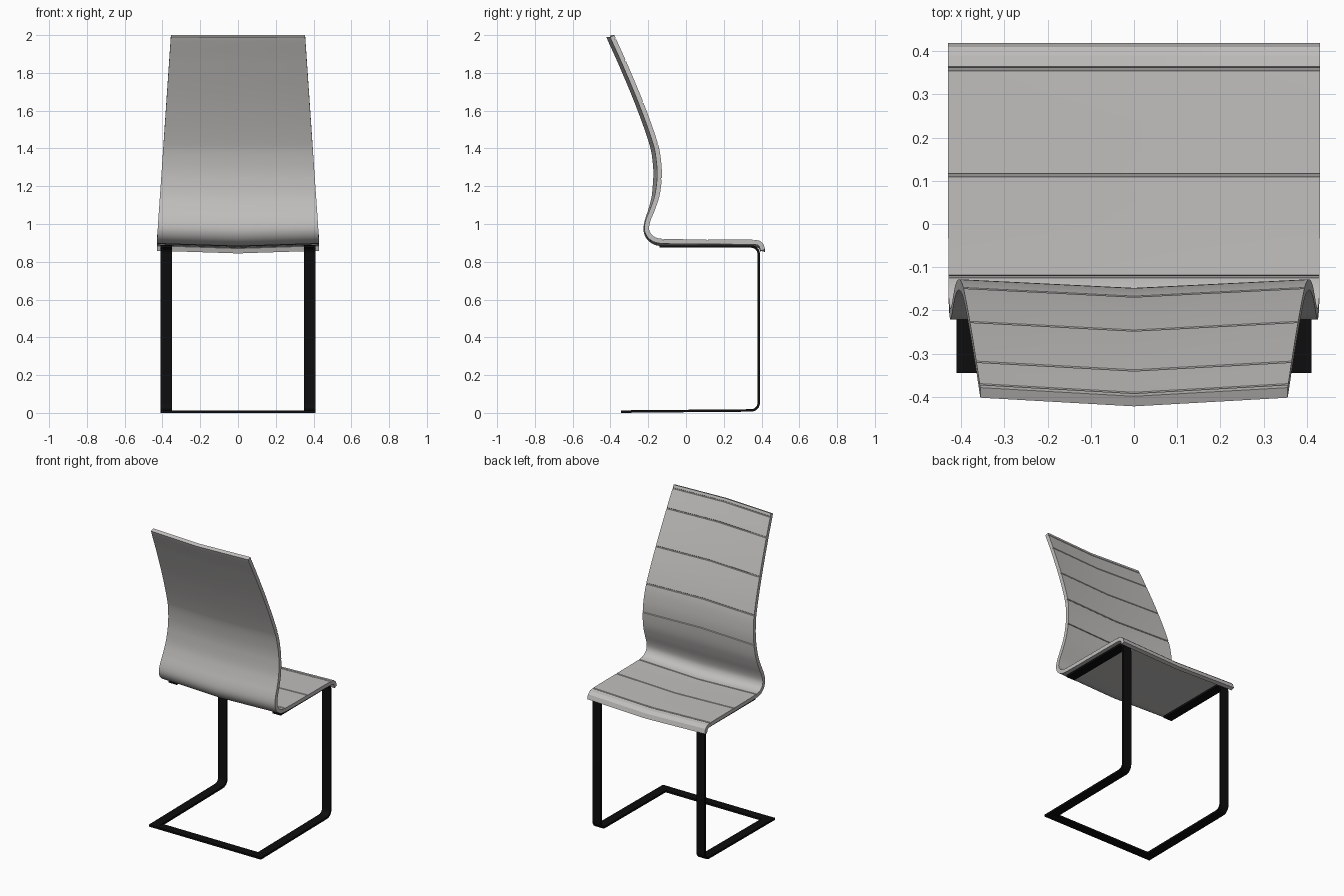
import bpy, bmesh, math
from mathutils import Vector

if "Cube" in bpy.data.objects:
    bpy.data.objects.remove(bpy.data.objects["Cube"])


def material(name, rgb):
    m = bpy.data.materials.new(name)
    m.use_nodes = True
    m.diffuse_color = (*rgb, 1)
    m.node_tree.nodes["Principled BSDF"].inputs["Base Color"].default_value = (*rgb, 1)
    return m


grey = material("warm grey", (0.53, 0.52, 0.51))
black = material("black metal", (0.004, 0.004, 0.004))


def finish(bm, name, mat):
    bmesh.ops.recalc_face_normals(bm, faces=bm.faces)
    mesh = bpy.data.meshes.new(name)
    bm.to_mesh(mesh)
    bm.free()
    mesh.materials.append(mat)
    ob = bpy.data.objects.new(name, mesh)
    bpy.context.collection.objects.link(ob)
    bpy.ops.object.select_all(action='DESELECT')
    ob.select_set(True)
    bpy.context.view_layer.objects.active = ob
    bpy.ops.object.shade_smooth_by_angle(angle=math.radians(30))
    return ob


def ribbon(name, stations, thickness, columns, mat):
    """Sweep a thick strip along (point, groove depth) stations in the y-z plane."""
    bm = bmesh.new()
    rings = []
    last = len(stations) - 1
    for i, (p, depth) in enumerate(stations):
        t = (stations[min(i + 1, last)][0] - stations[max(i - 1, 0)][0]).normalized()
        n = Vector((t.y, -t.x))
        cols = columns(p)
        ring = []
        for side, row in ((thickness / 2 - depth, cols), (-thickness / 2, cols[::-1])):
            for x, dy, dz in row:
                q = p + n * side
                ring.append(bm.verts.new((x, q.x + dy, q.y + dz)))
        rings.append(ring)
    for a, b in zip(rings, rings[1:]):
        for j in range(len(a)):
            k = (j + 1) % len(a)
            bm.faces.new((a[j], a[k], b[k], b[j]))
    bm.faces.new(rings[0])
    bm.faces.new(rings[-1])
    return finish(bm, name, mat)


# Shell profile from front lip to top of the back; True marks an upholstery seam
profile = [
    (0.407, 0.862, False), (0.399, 0.888, False), (0.385, 0.9, False), (0.358, 0.904, True),
    (0.113, 0.906, True), (-0.122, 0.909, True), (-0.165, 0.917, False),
    (-0.195, 0.94, False), (-0.208, 0.975, False), (-0.2, 1.02, False),
    (-0.176, 1.08, False), (-0.153, 1.15, False), (-0.141, 1.24, True),
    (-0.143, 1.32, False), (-0.16, 1.42, True), (-0.238, 1.64, True),
    (-0.33, 1.86, True), (-0.382, 1.975, True), (-0.39, 1.995, False),
]


def spline(a, b, c, d, t):
    """Cardinal curve from b to c, with tangents scaled to the segment length."""
    length = (c - b).length
    m0 = (c - a).normalized() * length
    m1 = (d - b).normalized() * length
    return (b * (2 * t**3 - 3 * t**2 + 1) + m0 * (t**3 - 2 * t**2 + t)
            + c * (3 * t**2 - 2 * t**3) + m1 * (t**3 - t**2))


pts = [Vector(p[:2]) for p in profile]
stations = []
for i, p in enumerate(pts):
    prev, nxt = pts[max(i - 1, 0)], pts[min(i + 1, len(pts) - 1)]
    if profile[i][2]:
        t = (nxt - prev).normalized()
        for s, depth in ((-0.004, 0), (-0.002, 0.005), (0.002, 0.005), (0.004, 0)):
            stations.append((p + t * s, depth))
    else:
        stations.append((p, 0))
    if i < len(pts) - 1 and (nxt - p).length > 0.03:
        after = pts[min(i + 2, len(pts) - 1)]
        for k in (1, 2, 3):
            stations.append((spline(prev, p, nxt, after, k / 4), 0))


def shell_columns(p):
    # The back narrows upward, and the middle bows outward from the sitter
    half = 0.43 - 0.075 * max(0, p.y - 0.9) / 1.1
    w = min(1, max(0, (p.y - 0.91) / 0.3))
    return [(-half, 0, 0), (0, -0.02 * w, -0.014 * (1 - w)), (half, 0, 0)]


ribbon("seat_and_back_shell", stations, 0.025, shell_columns, grey)


def arc(cy, cz, r, start, end, steps=6):
    angles = [math.radians(start + (end - start) * k / steps) for k in range(steps + 1)]
    return [(cy + r * math.cos(a), cz + r * math.sin(a)) for a in angles]


# Flat steel side bars: under the seat, down the leg, back along the floor
path = ([(-0.14, 0.881)] + arc(0.345, 0.841, 0.04, 90, 0)
        + arc(0.345, 0.053, 0.04, 0, -90) + [(-0.345, 0.007)])
bar = ribbon("side_bars", [(Vector(p), 0) for p in path], 0.013,
             lambda p: [(0.35, 0, 0), (0.41, 0, 0)], black)
bar.modifiers.new("mirror", 'MIRROR')

# Floor bar joining the two sides at the far end
bm = bmesh.new()
bmesh.ops.create_cube(bm, size=1)
for v in bm.verts:
    v.co = (v.co.x * 0.81, -0.317 + v.co.y * 0.056, 0.0065 + v.co.z * 0.013)
finish(bm, "floor_crossbar", black)
